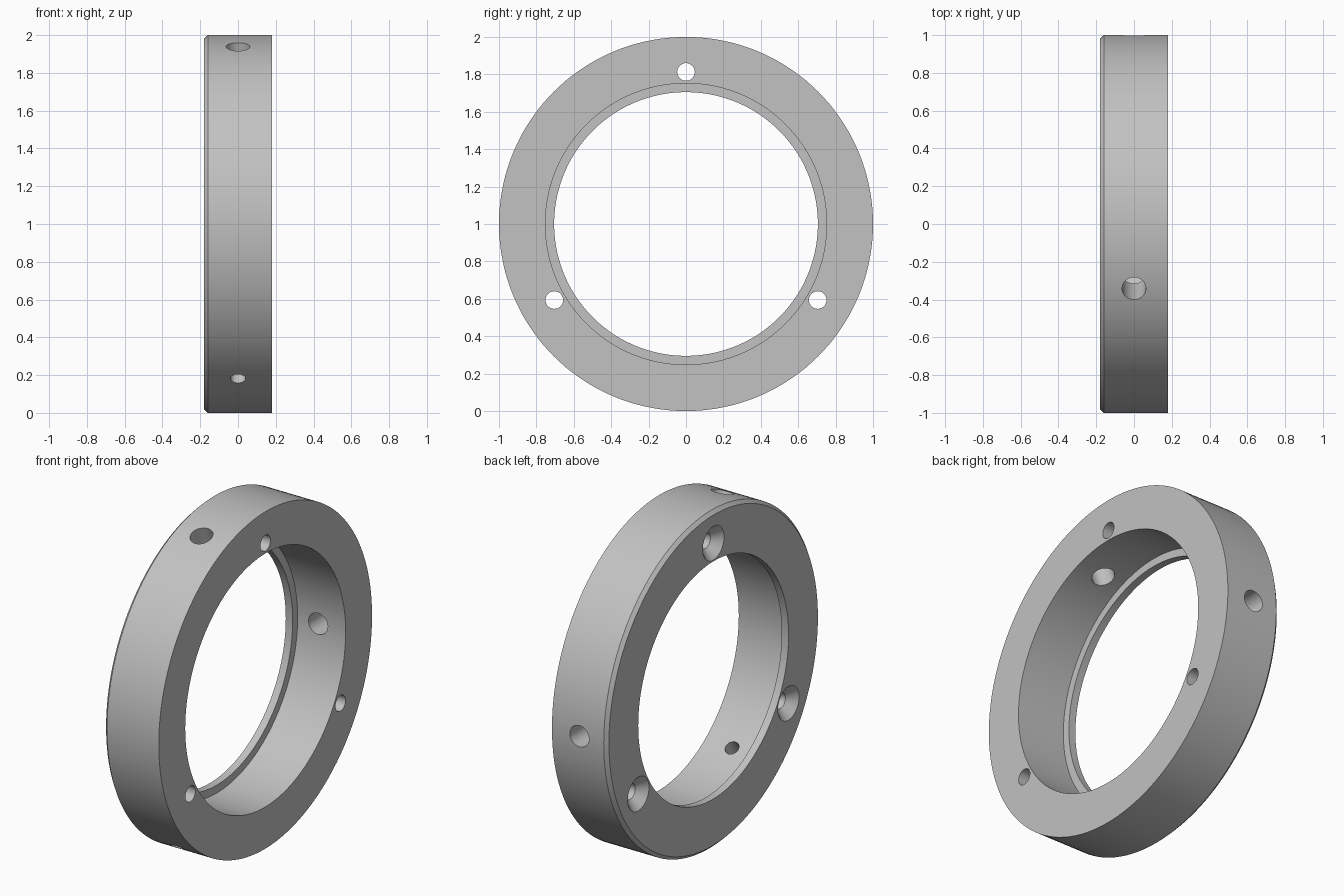
import bpy, bmesh, math
from mathutils import Matrix, Vector

if "Cube" in bpy.data.objects:
    bpy.data.objects.remove(bpy.data.objects["Cube"])

CENTRE = Matrix.Translation((0, 0, 1))


def lathe(name, profile, segments, closed=False):
    """Revolve (x, radius) points around the x axis."""
    bm = bmesh.new()
    verts = [bm.verts.new((x, 0, r)) for x, r in profile]
    pairs = list(zip(verts, verts[1:]))
    if closed:
        pairs.append((verts[-1], verts[0]))
    edges = [bm.edges.new(p) for p in pairs]
    bmesh.ops.spin(bm, geom=verts + edges, cent=(0, 0, 0), axis=(1, 0, 0),
                   angle=math.tau, steps=segments, use_duplicate=False)
    bmesh.ops.remove_doubles(bm, verts=bm.verts, dist=1e-5)
    bmesh.ops.recalc_face_normals(bm, faces=bm.faces)
    mesh = bpy.data.meshes.new(name)
    bm.to_mesh(mesh)
    bm.free()
    obj = bpy.data.objects.new(name, mesh)
    bpy.context.collection.objects.link(obj)
    return obj


# Ring body: chamfered outer edge and a thin inner lip on the left side
ring = lathe("collar_ring", [
    (-0.18, 0.705), (-0.18, 0.98), (-0.16, 1.0), (0.18, 1.0),
    (0.18, 0.752), (-0.135, 0.752), (-0.135, 0.705)], 144, closed=True)
ring.matrix_world = CENTRE
cutters = []

# Three countersunk screw holes along the axis
for deg in (90, 210, 330):
    a = math.radians(deg)
    c = lathe("screw_hole_cutter", [
        (-0.2, 0), (-0.2, 0.12), (-0.127, 0.047), (0.25, 0.047), (0.25, 0)], 40)
    c.matrix_world = CENTRE @ Matrix.Translation(
        (0, 0.813 * math.cos(a), 0.813 * math.sin(a)))
    cutters.append(c)

# Radial holes through the rim: two large, one small
for deg, radius in ((110, 0.063), (0, 0.063), (235, 0.04)):
    a = math.radians(deg)
    c = lathe("radial_hole_cutter", [
        (0.6, 0), (0.6, radius), (1.1, radius), (1.1, 0)], 40)
    direction = Vector((0, math.cos(a), math.sin(a)))
    turn = Vector((1, 0, 0)).rotation_difference(direction)
    c.matrix_world = CENTRE @ turn.to_matrix().to_4x4()
    cutters.append(c)

# Cut all holes, then bake the result and remove the cutters
for c in cutters:
    c.hide_render = True
    mod = ring.modifiers.new("hole", 'BOOLEAN')
    mod.operation = 'DIFFERENCE'
    mod.solver = 'EXACT'
    mod.object = c
bpy.context.view_layer.update()
baked = bpy.data.meshes.new_from_object(
    ring.evaluated_get(bpy.context.evaluated_depsgraph_get()))
ring.modifiers.clear()
ring.data = baked
for c in cutters:
    bpy.data.objects.remove(c)

# Plain grey metal
grey = bpy.data.materials.new("grey_metal")
grey.diffuse_color = (0.54, 0.54, 0.54, 1)
grey.use_nodes = True
grey.node_tree.nodes["Principled BSDF"].inputs["Base Color"].default_value = grey.diffuse_color
ring.data.materials.clear()
ring.data.materials.append(grey)

bpy.context.view_layer.objects.active = ring
ring.select_set(True)
bpy.ops.object.shade_smooth_by_angle(angle=math.radians(30))
